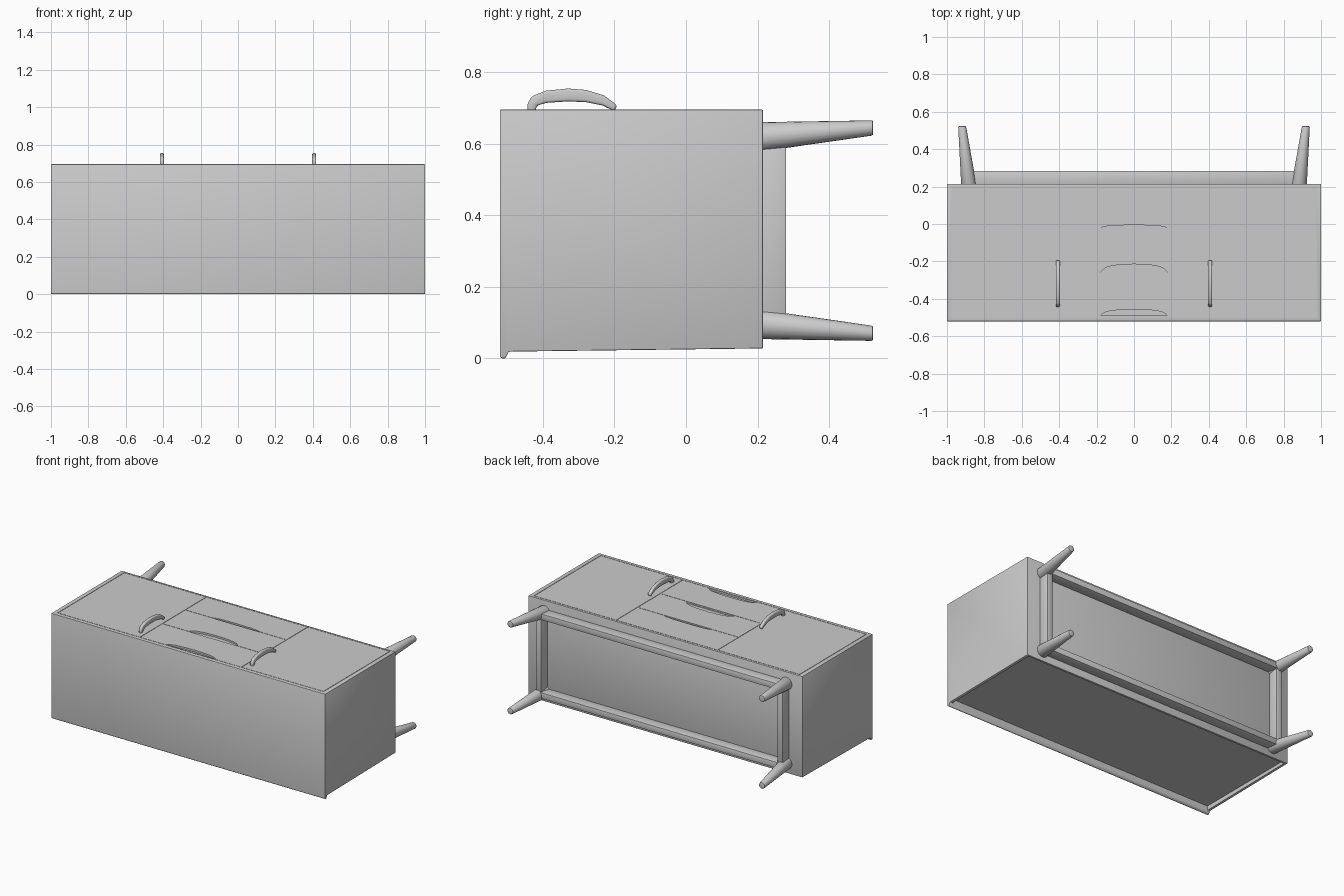
import bpy, bmesh, math
from mathutils import Vector

cube = bpy.data.objects.get("Cube")
if cube:
    bpy.data.objects.remove(cube, do_unlink=True)

MID_Z = 0.357


def make_object(name, bm):
    bmesh.ops.recalc_face_normals(bm, faces=bm.faces)
    mesh = bpy.data.meshes.new(name)
    bm.to_mesh(mesh)
    bm.free()
    obj = bpy.data.objects.new(name, mesh)
    bpy.context.collection.objects.link(obj)
    return obj


def activate(obj):
    bpy.ops.object.select_all(action='DESELECT')
    obj.select_set(True)
    bpy.context.view_layer.objects.active = obj


def prism(name, points, low, high, axis='X'):
    """Extrude a profile along X (points are y, z) or Z (points are x, y)."""
    bm = bmesh.new()
    place = (lambda p, d: (d, *p)) if axis == 'X' else (lambda p, d: (*p, d))
    face = bm.faces.new([bm.verts.new(place(p, low)) for p in points])
    grown = bmesh.ops.extrude_face_region(bm, geom=[face])["geom"]
    moved = [v for v in grown if isinstance(v, bmesh.types.BMVert)]
    shift = Vector(place((0, 0), high - low))
    bmesh.ops.translate(bm, verts=moved, vec=shift)
    return make_object(name, bm)


def box(name, x, y, z):
    rect = [(x[0], y[0]), (x[1], y[0]), (x[1], y[1]), (x[0], y[1])]
    return prism(name, rect, z[0], z[1], 'Z')


def cut(target, cutter):
    cutter.hide_render = True
    mod = target.modifiers.new("cut", 'BOOLEAN')
    mod.operation = 'DIFFERENCE'
    mod.solver = 'EXACT'
    mod.object = cutter
    activate(target)
    bpy.ops.object.modifier_apply(modifier=mod.name)
    bpy.data.objects.remove(cutter, do_unlink=True)


def finish(obj, bevel=0.0, segments=2):
    activate(obj)
    if bevel:
        mod = obj.modifiers.new("soft_edges", 'BEVEL')
        mod.width = bevel
        mod.segments = segments
        mod.limit_method = 'ANGLE'
        bpy.ops.object.modifier_apply(modifier=mod.name)
    bpy.ops.object.shade_smooth_by_angle(angle=math.radians(35))


# Cabinet lying on its back, with a small lip along one lower edge
side_profile = [(-0.52, 0.006), (-0.515, 0), (-0.505, 0), (-0.495, 0.019),
                (0.215, 0.028), (0.215, 0.695), (-0.52, 0.695)]
cabinet = prism("cabinet", side_profile, -1, 1)
finish(cabinet, 0.003)

# Recessed back panel
cut(cabinet, box("back_recess", (-0.982, 0.982), (-0.498, 0.202), (-0.1, 0.048)))

# Seams around the doors and drawers
SEAM, FACE = 0.003, 0.695
for x in (-0.97, -0.37, 0.37, 0.97):
    cut(cabinet, box("seam", (x - SEAM / 2, x + SEAM / 2), (-0.493, 0.2),
                     (FACE - 0.006, FACE + 0.1)))
for y, half in ((-0.495, 0.97), (-0.26, 0.36), (-0.022, 0.36), (0.2, 0.97)):
    cut(cabinet, box("seam", (-half, half), (y - SEAM / 2, y + SEAM / 2),
                     (FACE - 0.006, FACE + 0.1)))

# Curved finger pulls in the drawer fronts
for y, rise in ((-0.49, 0.033), (-0.26, 0.045), (-0.022, 0.016)):
    arc = [(0.17 * math.cos(a), y + rise * math.sin(a) ** 0.7)
           for a in (math.pi * i / 16 for i in range(1, 16))]
    outline = [(0.18, y)] + arc + [(-0.18, y)]
    cut(cabinet, prism("finger_pull", outline, FACE - 0.012, FACE + 0.1, 'Z'))
finish(cabinet)

# Arched door handles
handle_profile = [(-0.443, 0.69), (-0.443, 0.712), (-0.43, 0.733), (-0.39, 0.748),
                  (-0.33, 0.754), (-0.28, 0.75), (-0.23, 0.735), (-0.192, 0.707),
                  (-0.2, 0.69), (-0.215, 0.698), (-0.235, 0.707), (-0.28, 0.716),
                  (-0.33, 0.718), (-0.39, 0.714), (-0.417, 0.706), (-0.42, 0.69)]
for side, sign in (("left", 1), ("right", -1)):
    handle = prism("handle_" + side, handle_profile,
                   sign * 0.407 - 0.011, sign * 0.407 + 0.011)
    finish(handle, 0.007, 3)


def leg(name, sx, sz):
    """Splayed tapered leg whose ends lie in planes facing y."""
    bm = bmesh.new()
    bmesh.ops.create_cone(bm, cap_ends=True, segments=20, radius1=0.041,
                          radius2=0.021, depth=1)
    start = Vector((sx * 0.883, 0.21, MID_Z + sz * 0.262))
    end = Vector((sx * 0.919, 0.523, MID_Z + sz * 0.287))
    for v in bm.verts:
        v.co = start.lerp(end, v.co.z + 0.5) + Vector((v.co.x, 0, v.co.y))
    finish(make_object(name, bm), 0.005)


for side, sx in (("left", 1), ("right", -1)):
    leg("upper_leg_" + side, sx, 1)
    leg("lower_leg_" + side, sx, -1)
    # End rails of the leg frame
    ends = sorted((sx * 0.862, sx * 0.902))
    rail = box("end_rail_" + side, ends, (0.21, 0.28), (MID_Z - 0.26, MID_Z + 0.26))
    finish(rail, 0.003)

# Long rails of the leg frame
for level, sz in (("upper", 1), ("lower", -1)):
    heights = sorted((MID_Z + sz * 0.24, MID_Z + sz * 0.28))
    finish(box("long_rail_" + level, (-0.88, 0.88), (0.21, 0.283), heights), 0.003)
